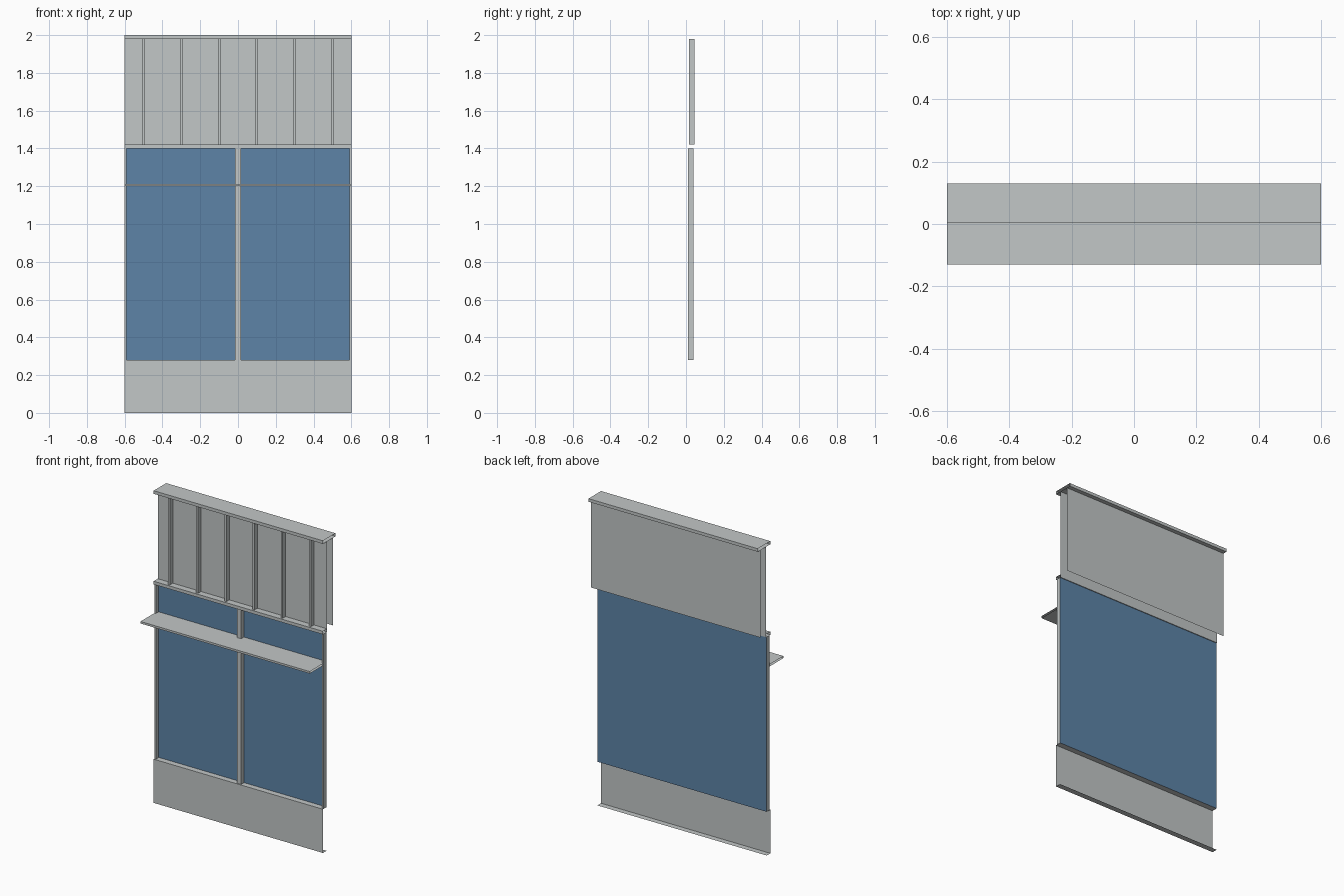
import bpy

cube = bpy.data.objects.get("Cube")
if cube:
    bpy.data.objects.remove(cube, do_unlink=True)


def material(name, rgb):
    m = bpy.data.materials.new(name)
    m.use_nodes = True
    color = (*rgb, 1)
    m.diffuse_color = color
    m.node_tree.nodes["Principled BSDF"].inputs["Base Color"].default_value = color
    return m


METAL = material("light grey metal", (0.54, 0.57, 0.57))
GLASS = material("blue glass", (0.11, 0.23, 0.39))
HALF = 0.6
FRONT = 0.003      # face of the sheet metal
GLASS_Y = 0.04     # plane of the glazing


def sheet(name, profile, axis, lo, hi, mat=METAL, closed=False):
    """Folded sheet: (y, z) profile swept along X, or (x, y) profile along Z."""
    def place(p, t):
        return (t, p[0], p[1]) if axis == "X" else (p[0], p[1], t)
    n = len(profile)
    verts = [place(p, t) for t in (lo, hi) for p in profile]
    faces = []
    for i in range(n if closed else n - 1):
        j = (i + 1) % n
        faces.append((i, j, n + j, n + i))
    mesh = bpy.data.meshes.new(name)
    mesh.from_pydata(verts, [], faces)
    mesh.materials.append(mat)
    obj = bpy.data.objects.new(name, mesh)
    bpy.context.collection.objects.link(obj)
    return obj


def rail(name, y0, y1, z0, z1, closed=True):
    """Horizontal member with open ends; an open one has no back."""
    pts = [(y1, z1), (y0, z1), (y0, z0), (y1, z0)]
    return sheet(name, pts, "X", -HALF, HALF, closed=closed)


def post(name, x0, x1, y0, y1, z0, z1):
    """Vertical U-shaped member standing on a panel behind it."""
    return sheet(name, [(x0, y1), (x0, y0), (x1, y0), (x1, y1)], "Z", z0, z1)


def panel(name, y, z0, z1, mat=METAL):
    return sheet(name, [(y, z1), (y, z0)], "X", -HALF, HALF, mat)


# Folded base panel with sill and floor flanges
rail("base_panel", FRONT, GLASS_Y, 0, 0.28, closed=False)

# Glazing with its uprights
panel("window_glass", GLASS_Y, 0.28, 1.4, GLASS)
for name, x0, x1 in (("window_post_right", -HALF, -0.59),
                     ("window_mullion", -0.015, 0.015),
                     ("window_post_left", 0.59, HALF)):
    post(name, x0, x1, 0.01, GLASS_Y, 0.28, 1.4)

# Projecting sunshade
rail("sunshade_shelf", -0.13, GLASS_Y - 0.001, 1.2, 1.213, closed=False)

# Head rail above the window
rail("window_head", FRONT, 0.045, 1.4, 1.42)

# Upper cladding with vertical battens and a rear lining
panel("cladding_panel", 0.045, 1.42, 1.98)
panel("rear_panel", 0.103, 1.42, 1.98)
for i in range(6):
    x = -0.5 + 0.2 * i
    post(f"batten_{i + 1}", x - 0.0065, x + 0.0065, 0.015, 0.045, 1.42, 1.98)

# Parapet coping
rail("parapet_cap", FRONT, 0.13, 1.98, 2)
